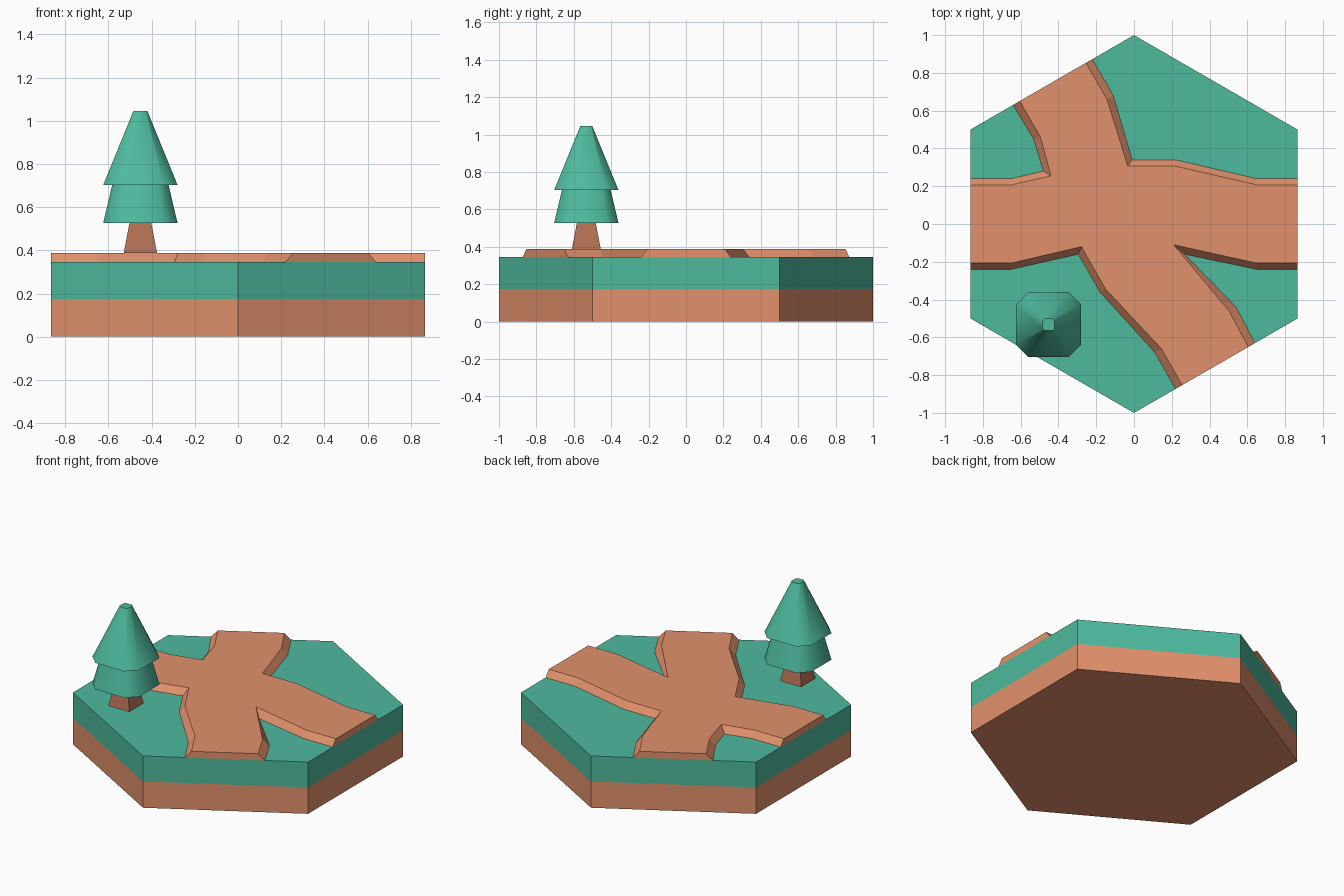
import bpy, bmesh, math

if "Cube" in bpy.data.objects:
    bpy.data.objects.remove(bpy.data.objects["Cube"])


def material(name, rgb):
    """Flat colour from 0-255 sRGB, stored as linear."""
    m = bpy.data.materials.new(name)
    lin = [((c / 255 + 0.055) / 1.055) ** 2.4 for c in rgb]
    m.diffuse_color = (*lin, 1)
    m.use_nodes = True
    m.node_tree.nodes["Principled BSDF"].inputs["Base Color"].default_value = m.diffuse_color
    return m


EARTH = material("terracotta earth", (226, 145, 108))
GRASS = material("teal green", (78, 186, 158))
BARK = material("brown bark", (181, 112, 84))


def loft(name, rings, mat, smooth=False):
    """Solid through a stack of (outline, z) rings with equal point counts."""
    bm = bmesh.new()
    loops = [[bm.verts.new((x, y, z)) for x, y in pts] for pts, z in rings]
    n = len(loops[0])
    for low, high in zip(loops, loops[1:]):
        for i in range(n):
            j = (i + 1) % n
            bm.faces.new((low[i], low[j], high[j], high[i]))
    bm.faces.new(loops[0][::-1])
    bm.faces.new(loops[-1])
    bmesh.ops.recalc_face_normals(bm, faces=bm.faces[:])
    me = bpy.data.meshes.new(name)
    bm.to_mesh(me)
    bm.free()
    me.materials.append(mat)
    ob = bpy.data.objects.new(name, me)
    bpy.context.collection.objects.link(ob)
    if smooth:
        bpy.ops.object.select_all(action='DESELECT')
        ob.select_set(True)
        bpy.context.view_layer.objects.active = ob
        bpy.ops.object.shade_smooth_by_angle(angle=math.radians(50))
    return ob


# Hexagonal ground: earth below, grass above
hexagon = [(math.sin(a * math.pi / 3), math.cos(a * math.pi / 3)) for a in range(0, -6, -1)]
loft("earth_base", [(hexagon, 0), (hexagon, 0.175)], EARTH)
loft("grass_layer", [(hexagon, 0.175), (hexagon, 0.345)], GRASS)

# Raised crossroads with sloping banks; one row of points per grass corner
E = 0.866
path_foot = [
    (-E, 0.24), (-0.65, 0.24), (-0.48, 0.28), (-0.53, 0.447), (-0.64, 0.6305),
    (-0.22, 0.873), (-0.11, 0.68), (-0.01, 0.34), (0.22, 0.34), (0.65, 0.24), (E, 0.24),
    (E, -0.24), (0.65, -0.24), (0.268, -0.16), (0.54, -0.44), (0.64, -0.6305),
    (0.22, -0.873), (0.11, -0.68), (-0.18, -0.36), (-0.295, -0.16), (-0.65, -0.24), (-E, -0.24),
]
path_top = [
    (-E, 0.207), (-0.65, 0.207), (-0.44, 0.255), (-0.495, 0.46), (-0.605, 0.651),
    (-0.255, 0.853), (-0.143, 0.66), (-0.033, 0.306), (0.22, 0.306), (0.65, 0.207), (E, 0.207),
    (E, -0.207), (0.65, -0.207), (0.21, -0.11), (0.505, -0.463), (0.605, -0.651),
    (0.255, -0.853), (0.145, -0.66), (-0.15, -0.345), (-0.278, -0.12), (-0.65, -0.207), (-E, -0.207),
]
loft("crossroads_path", [(path_foot, 0.345), (path_top, 0.388)], EARTH)

# Tree
TX, TY = -0.452, -0.533


def square(h, cut=0.0):
    """Square outline of half-width h round the tree axis, corners cut by a fraction."""
    c = h * (1 - cut)
    if cut == 0:
        pts = [(h, h), (-h, h), (-h, -h), (h, -h)]
    else:
        pts = [(h, c), (c, h), (-c, h), (-h, c), (-h, -c), (-c, -h), (c, -h), (h, -c)]
    return [(TX + x, TY + y) for x, y in pts]


loft("tree_trunk", [(square(0.077), 0.388), (square(0.05), 0.53)], BARK)
loft("lower_foliage", [(square(0.172, 0.38), 0.527), (square(0.13, 0.38), 0.705)], GRASS, True)
loft("upper_foliage", [(square(0.172, 0.38), 0.703), (square(0.032, 0.38), 1.046)], GRASS, True)
